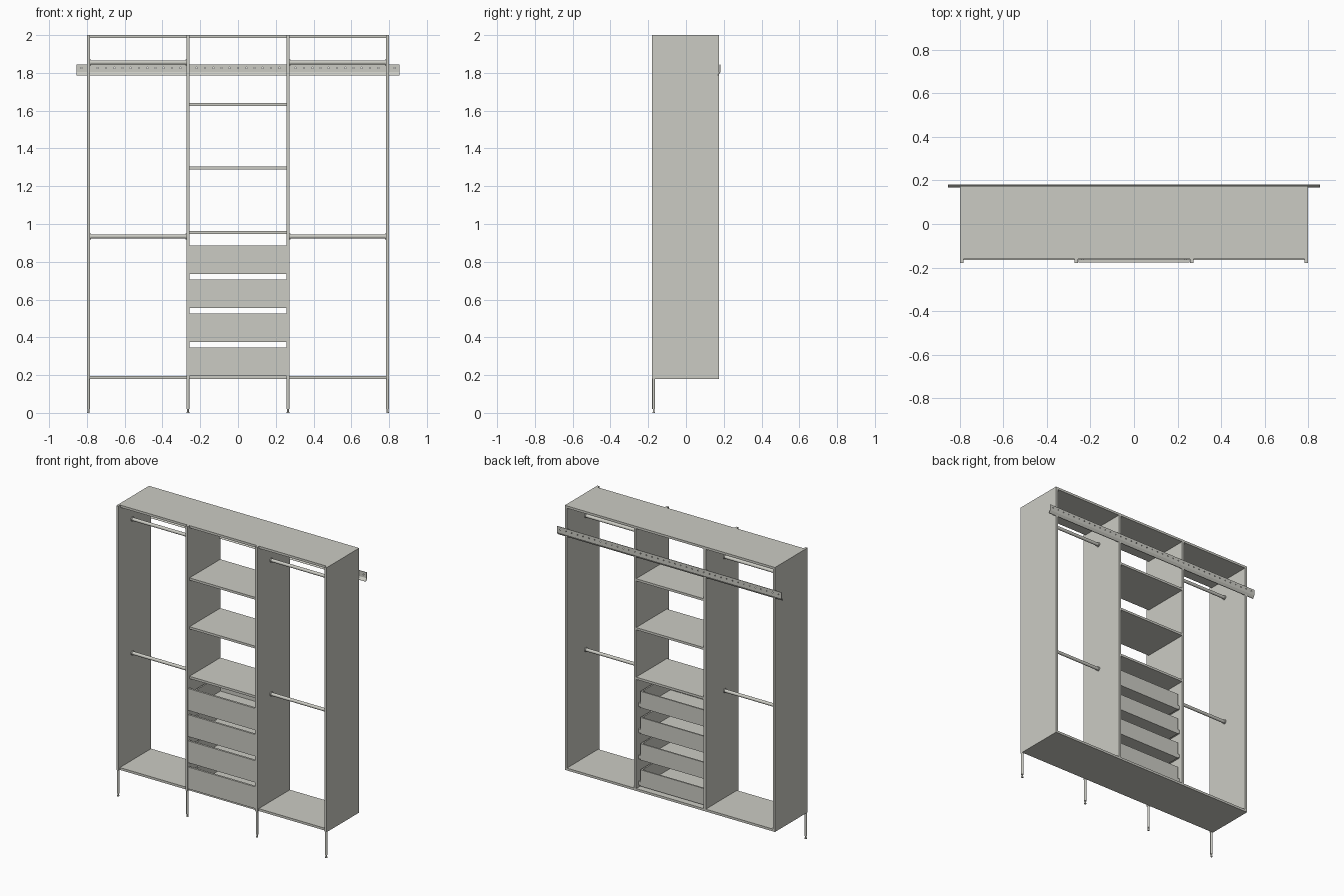
import bpy
import bmesh
from mathutils import Matrix, Vector

cube = bpy.data.objects.get("Cube")
if cube:
    bpy.data.objects.remove(cube, do_unlink=True)

mat = bpy.data.materials.new("warm light grey")
mat.use_nodes = True
COLOUR = (0.6, 0.6, 0.55, 1)
mat.diffuse_color = COLOUR
mat.node_tree.nodes["Principled BSDF"].inputs["Base Color"].default_value = COLOUR

T = 0.016                 # board thickness
FRONT, BACK = -0.18, 0.175
BASE, TOP = 0.18, 2.0
OUTER, INNER = 0.792, 0.265   # upright centres


def finish(name, bm):
    bmesh.ops.recalc_face_normals(bm, faces=bm.faces)
    mesh = bpy.data.meshes.new(name)
    bm.to_mesh(mesh)
    bm.free()
    mesh.materials.append(mat)
    obj = bpy.data.objects.new(name, mesh)
    bpy.context.scene.collection.objects.link(obj)
    return obj


def add_box(bm, x, y, z):
    """Box from three (low, high) ranges."""
    size = Vector((x[1] - x[0], y[1] - y[0], z[1] - z[0]))
    mid = Vector((sum(x) / 2, sum(y) / 2, sum(z) / 2))
    bmesh.ops.create_cube(bm, size=1, matrix=Matrix.Translation(mid) @ Matrix.Diagonal(size).to_4x4())


def add_rod(bm, start, end, radius, sides=16):
    a, b = Vector(start), Vector(end)
    turn = (b - a).to_track_quat("Z", "Y").to_matrix().to_4x4()
    bmesh.ops.create_cone(bm, cap_ends=True, segments=sides, radius1=radius, radius2=radius,
                          depth=(b - a).length, matrix=Matrix.Translation((a + b) / 2) @ turn)


def box(name, x, y, z):
    bm = bmesh.new()
    add_box(bm, x, y, z)
    return finish(name, bm)


def smooth(obj):
    for p in obj.data.polygons:
        p.use_smooth = len(p.vertices) == 4


# Uprights and front legs
for side, x in (("right_outer", -OUTER), ("right_inner", -INNER),
                ("left_inner", INNER), ("left_outer", OUTER)):
    box(side + "_upright", (x - T / 2, x + T / 2), (FRONT, BACK), (BASE, TOP))
    bm = bmesh.new()
    y = FRONT + 0.009
    add_rod(bm, (x, y, 0.02), (x, y, BASE), 0.008)
    add_rod(bm, (x, y, 0.006), (x, y, 0.02), 0.005)
    add_rod(bm, (x, y, 0), (x, y, 0.006), 0.007)
    smooth(finish(side + "_leg", bm))

# Top and bottom boards in each bay, and hanging rods in the side bays
gap = T / 2
bays = {"right": (-OUTER + gap, -INNER - gap), "middle": (-INNER + gap, INNER - gap),
        "left": (INNER + gap, OUTER - gap)}
for bay, span in bays.items():
    box(bay + "_top_board", span, (-0.16, BACK), (TOP - T, TOP))
    box(bay + "_bottom_board", span, (-0.165, BACK), (BASE, BASE + T))
    if bay != "middle":
        for level, z in (("lower", 0.934), ("upper", 1.855)):
            bm = bmesh.new()
            add_rod(bm, (span[0], -0.03, z), (span[1], -0.03, z), 0.011)
            for end, inward in ((span[0], 0.006), (span[1], -0.006)):
                add_rod(bm, (end, -0.03, z), (end + inward, -0.03, z), 0.015)
            smooth(finish(f"{bay}_{level}_hanging_rod", bm))

# Middle shelves
for i, z in enumerate((0.955, 1.296, 1.632)):
    box(f"shelf_{i + 1}", bays["middle"], (-0.16, BACK), (z - T / 2, z + T / 2))

# Drawers: tall front, lower open tray behind, runners at the sides
for i in range(4):
    z = 0.195 + 0.18 * i
    w, back = 0.242, 0.15
    box(f"drawer_front_{i + 1}", (-0.256, 0.256), (-0.176, -0.162), (z, z + 0.15))
    bm = bmesh.new()
    low, high = z + 0.012, z + 0.125
    add_box(bm, (-w, w), (-0.162, back), (low, low + 0.006))
    add_box(bm, (-w, w), (back - 0.01, back), (low, high))
    for s in (-1, 1):
        add_box(bm, sorted((s * w, s * (w - 0.01))), (-0.162, back), (low, high))
        add_box(bm, sorted((s * w, s * (INNER - gap))), (-0.155, back), (low + 0.005, low + 0.03))
    finish(f"drawer_tray_{i + 1}", bm)

# Wall rail: bent strip with a kicked lower lip and a row of screw holes
bm = bmesh.new()
profile = [(0.178, 1.845), (0.182, 1.845), (0.182, 1.803), (0.172, 1.786),
           (0.167, 1.786), (0.167, 1.79), (0.178, 1.806)]
face = bm.faces.new([bm.verts.new((-0.855, y, z)) for y, z in profile])
moved = bmesh.ops.extrude_face_region(bm, geom=[face], use_keep_orig=True)["geom"]
bmesh.ops.translate(bm, vec=(1.71, 0, 0),
                    verts=[v for v in moved if isinstance(v, bmesh.types.BMVert)])
rail = finish("wall_rail", bm)

bm = bmesh.new()
for i in range(39):
    x = (i - 19) * 0.0437
    add_rod(bm, (x, 0.17, 1.826), (x, 0.19, 1.826), 0.004, 8)
holes = finish("rail_hole_cutter", bm)
holes.hide_render = True
holes.hide_viewport = True
cut = rail.modifiers.new("screw holes", "BOOLEAN")
cut.operation = "DIFFERENCE"
cut.solver = "EXACT"
cut.object = holes
